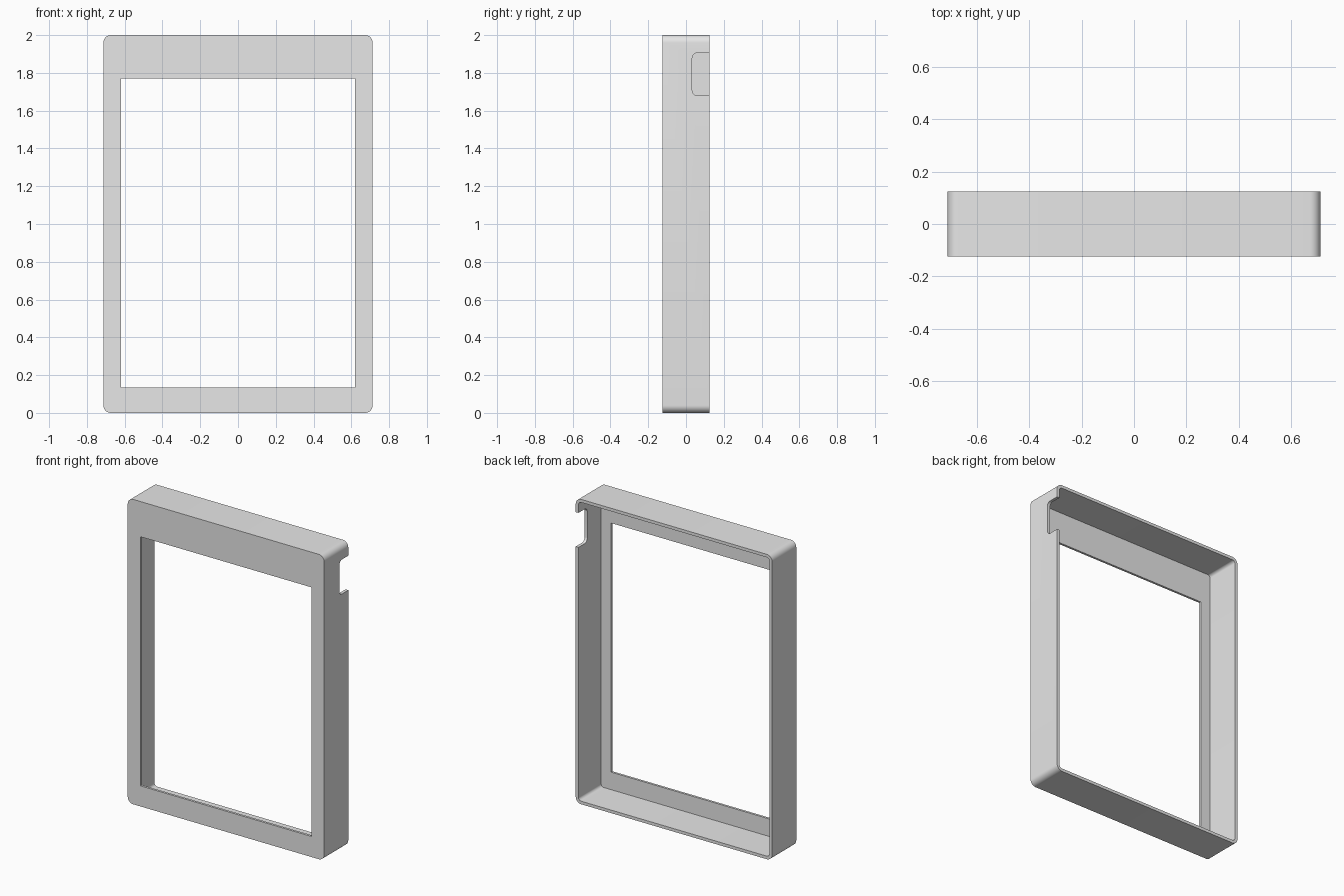
import bpy
import bmesh
import math
from mathutils import Matrix, Vector

if "Cube" in bpy.data.objects:
    bpy.data.objects.remove(bpy.data.objects["Cube"], do_unlink=True)

# Overall sizes
HALF_W, HALF_D, HEIGHT = 0.713, 0.125, 2.0
WALL, PANEL, RADIUS = 0.02, 0.015, 0.04

grey = bpy.data.materials.new("plain grey")
grey.use_nodes = True
grey.diffuse_color = (0.8, 0.8, 0.8, 1)
grey.node_tree.nodes["Principled BSDF"].inputs["Base Color"].default_value = grey.diffuse_color


def rounded_block(name, low, high, axis, radius=0, segments=8):
    """Box between two corners, with the edges along one axis rounded."""
    low, high = Vector(low), Vector(high)
    size = high - low
    bm = bmesh.new()
    bmesh.ops.create_cube(bm, size=1)
    bm.transform(Matrix.Translation((low + high) / 2) @ Matrix.Diagonal((*size, 1)))
    if radius:
        edges = [e for e in bm.edges
                 if abs((e.verts[0].co - e.verts[1].co).normalized()[axis]) > 0.9]
        bmesh.ops.bevel(bm, geom=edges, offset=radius, offset_type='OFFSET',
                        segments=segments, profile=0.5, affect='EDGES')
    bmesh.ops.recalc_face_normals(bm, faces=bm.faces)
    mesh = bpy.data.meshes.new(name)
    bm.to_mesh(mesh)
    bm.free()
    obj = bpy.data.objects.new(name, mesh)
    mesh.materials.append(grey)
    bpy.context.collection.objects.link(obj)
    return obj


# Outer shell
shell = rounded_block("frame_shell", (-HALF_W, -HALF_D, 0),
                      (HALF_W, HALF_D, HEIGHT), 1, RADIUS)

cutters = [
    # Hollow, open at the back
    rounded_block("cavity_cutter", (WALL - HALF_W, PANEL - HALF_D, WALL),
                  (HALF_W - WALL, HALF_D + 0.2, HEIGHT - WALL), 1, RADIUS - WALL),
    # Screen opening in the front panel
    rounded_block("window_cutter", (-0.62, -0.3, 0.135), (0.62, 0, 1.769), 1),
    # Notch in the left wall, open to the back
    rounded_block("notch_cutter", (0.6, 0.033, 1.68), (0.8, 0.3, 1.906), 0, 0.028),
]

bpy.ops.object.select_all(action='DESELECT')
bpy.context.view_layer.objects.active = shell
shell.select_set(True)
for cutter in cutters:
    cutter.hide_render = True
    cut = shell.modifiers.new(cutter.name, 'BOOLEAN')
    cut.operation = 'DIFFERENCE'
    cut.solver = 'EXACT'
    cut.object = cutter
    bpy.ops.object.modifier_apply(modifier=cut.name)
    bpy.data.objects.remove(cutter, do_unlink=True)

bpy.ops.object.shade_smooth_by_angle(angle=math.radians(30))
